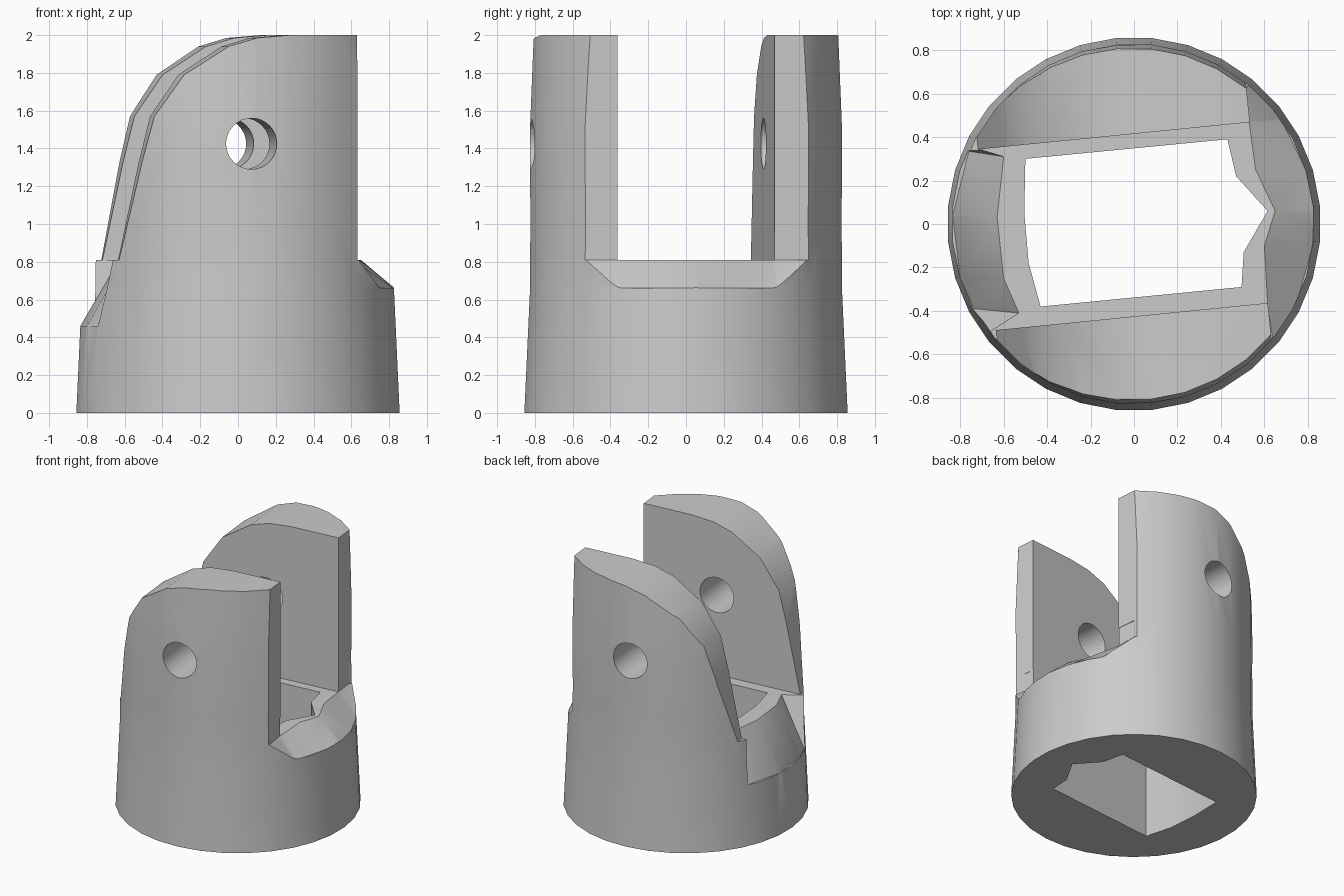
import bpy, bmesh, math
from mathutils import Matrix

cube = bpy.data.objects.get("Cube")
if cube:
    bpy.data.objects.remove(cube)

TURN = Matrix.Rotation(math.radians(5.7), 4, "Z")   # slot is turned on the body
FLOOR = 0.81


def make(name, verts, faces, turned=False):
    bm = bmesh.new()
    vs = [bm.verts.new(v) for v in verts]
    for f in faces:
        bm.faces.new([vs[i] for i in f])
    if turned:
        bm.transform(TURN)
    bmesh.ops.recalc_face_normals(bm, faces=bm.faces)
    me = bpy.data.meshes.new(name)
    bm.to_mesh(me)
    bm.free()
    ob = bpy.data.objects.new(name, me)
    bpy.context.collection.objects.link(ob)
    return ob


def loft(name, rings, turned=False):
    """Join equal closed rings of points and cap both ends."""
    n = len(rings[0])
    verts = [p for r in rings for p in r]
    faces = [(k * n + i, k * n + (i + 1) % n, (k + 1) * n + (i + 1) % n, (k + 1) * n + i)
             for k in range(len(rings) - 1) for i in range(n)]
    faces += [tuple(range(n)), tuple(range(len(verts) - n, len(verts)))]
    return make(name, verts, faces, turned)


def box(name, x0, x1, y0, y1, z0, z1):
    return loft(name, [[(x0, y0, z), (x1, y0, z), (x1, y1, z), (x0, y1, z)]
                       for z in (z0, z1)], True)


def shoulder(name, columns):
    """Cutter under a slope from the floor edge down to the outer rim."""
    rings = []
    for (ix, iy), (ox, oy, oz) in columns:
        rings.append([(ix, iy, FLOOR), (ox, oy, oz), (ox * 1.25, oy * 1.25, oz),
                      (ox * 1.25, oy * 1.25, 0.95), (ix, iy, 0.95)])
    return loft(name, rings)


def circle(r, n, start=0.0):
    return [(r * math.cos(start + i * math.tau / n), r * math.sin(start + i * math.tau / n))
            for i in range(n)]


# Tapered round body
profile = [(0.86, 0), (0.83, 0.65), (0.828, 1.0), (0.83, 1.5), (0.81, 2.0)]
body = loft("clevis_body", [[(x, y, z) for x, y in circle(r, 32, math.pi / 32)]
                            for r, z in profile])

# Slot between the arms, and the flat ends of the arms
cutters = [box("slot_cutter", -1.2, 1.2, -0.423, 0.413, FLOOR, 2.3),
           box("arm_end_cutter", 0.577, 1.2, -1.2, 1.2, FLOOR, 2.3)]

# Rounded backs of the arms
back = [(0.2, 2.0), (0.02, 1.985), (-0.13, 1.94), (-0.36, 1.79), (-0.51, 1.57),
        (-0.57, 1.33), (-0.68, FLOOR), (-1.2, FLOOR), (-1.2, 2.3), (0.2, 2.3)]
cutters.append(loft("arm_back_cutter", [[(x, y, z) for x, z in back] for y in (-1.2, 1.2)], True))

# Sloping shoulders at both open sides of the slot
cutters.append(shoulder("left_shoulder_cutter", [
    ((0.515, 0.62), (0.53, 0.65, FLOOR)), ((0.53, 0.47), (0.68, 0.476, 0.66)),
    ((0.56, 0.25), (0.79, 0.25, 0.66)), ((0.65, 0.06), (0.83, 0.06, 0.66)),
    ((0.6, -0.1), (0.82, -0.11, 0.66)), ((0.615, -0.37), (0.75, -0.36, 0.66)),
    ((0.632, -0.52), (0.64, -0.54, FLOOR))]))
cutters.append(shoulder("right_shoulder_cutter", [
    ((-0.7, 0.34), (-0.76, 0.338, FLOOR)), ((-0.6, 0.31), (-0.76, 0.335, 0.46)),
    ((-0.63, 0.03), (-0.835, 0.04, 0.46)), ((-0.6, -0.25), (-0.8, -0.25, 0.46)),
    ((-0.53, -0.41), (-0.735, -0.39, 0.46)), ((-0.64, -0.485), (-0.67, -0.5, FLOOR))]))

# Shaft bore with a pointed key side
bore = [(-0.5, 0.3), (0.43, 0.39), (0.47, 0.22), (0.615, 0.06), (0.505, -0.13),
        (0.495, -0.29), (-0.43, -0.38), (-0.485, -0.18), (-0.505, 0.05)]
cutters.append(loft("bore_cutter", [[(x, y, z) for x, y in bore] for z in (-0.3, 1.2)]))

# Pin hole through both arms
cutters.append(loft("pin_hole_cutter", [[(x - 0.01, y, z + 1.425) for x, z in circle(0.135, 32)]
                                        for y in (-1.2, 1.2)], True))

bpy.context.view_layer.objects.active = body
for c in cutters:
    c.hide_render = True
    mod = body.modifiers.new(c.name, "BOOLEAN")
    mod.operation = "DIFFERENCE"
    mod.solver = "EXACT"
    mod.object = c
    bpy.ops.object.modifier_apply(modifier=mod.name)
    bpy.data.objects.remove(c)

# One plain grey material
grey = bpy.data.materials.new("plain_grey")
grey.use_nodes = True
colour = (0.6, 0.6, 0.6, 1)
grey.diffuse_color = colour
grey.node_tree.nodes["Principled BSDF"].inputs["Base Color"].default_value = colour
body.data.materials.clear()
body.data.materials.append(grey)

bpy.ops.object.select_all(action="DESELECT")
body.select_set(True)
bpy.ops.object.shade_smooth_by_angle(angle=math.radians(30))
